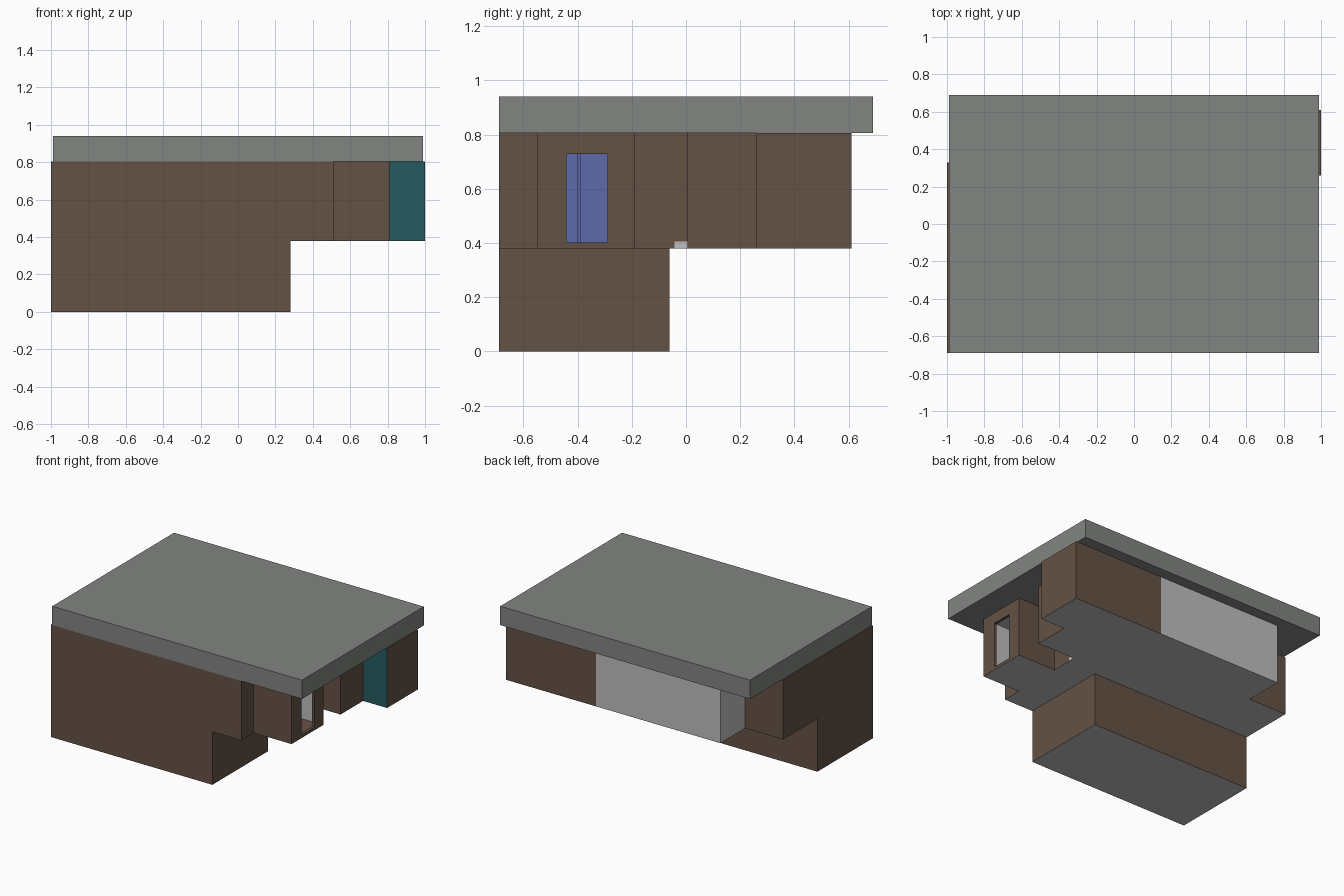
import bpy, bmesh

if "Cube" in bpy.data.objects:
    bpy.data.objects.remove(bpy.data.objects["Cube"])


def mat(name, rgb):
    lin = [((c / 255 + 0.055) / 1.055) ** 2.4 for c in rgb]
    m = bpy.data.materials.new(name)
    m.diffuse_color = (*lin, 1)
    m.use_nodes = True
    m.node_tree.nodes["Principled BSDF"].inputs["Base Color"].default_value = m.diffuse_color
    return m


BROWN, GREY, TEAL, BLUE, ROOF = range(5)
MATS = [mat("brown_wall", (100, 82, 69)), mat("light_grey", (191, 191, 191)),
        mat("teal_wall", (37, 91, 95)), mat("blue_interior", (95, 106, 170)),
        mat("roof_grey", (130, 133, 130))]


def prism(name, outline, z0, z1, sides, bottom, top):
    """Extrude a counter-clockwise outline; one material per side."""
    bm = bmesh.new()
    lo = [bm.verts.new((x, y, z0)) for x, y in outline]
    hi = [bm.verts.new((x, y, z1)) for x, y in outline]
    n = len(outline)
    for i in range(n):
        j = (i + 1) % n
        bm.faces.new((lo[i], lo[j], hi[j], hi[i])).material_index = sides[i]
    bm.faces.new(lo[::-1]).material_index = bottom
    bm.faces.new(hi).material_index = top
    me = bpy.data.meshes.new(name)
    bm.to_mesh(me)
    bm.free()
    for m in MATS:
        me.materials.append(m)
    ob = bpy.data.objects.new(name, me)
    bpy.context.collection.objects.link(ob)
    return ob


def box(name, x0, x1, y0, y1, z0, z1, sides, bottom, top):
    # side order: front, right, back, left
    return prism(name, [(x0, y0), (x1, y0), (x1, y1), (x0, y1)], z0, z1, sides, bottom, top)


# Lower storey
box("lower_storey", -1, 0.28, -0.69, -0.06, 0, 0.38, [BROWN] * 4, GREY, BROWN)

# Upper storey: stepped plan, each corner with the colour of the wall that follows it
plan = [(-1, -0.69, BROWN), (0.51, -0.69, BROWN), (0.51, -0.55, BROWN), (0.81, -0.55, BROWN),
        (0.81, -0.19, BROWN), (0.51, -0.19, BROWN), (0.51, 0.005, BROWN), (0.81, 0.005, BROWN),
        (0.81, 0.26, TEAL), (1, 0.26, BROWN), (1, 0.61, BROWN), (0.285, 0.61, GREY),
        (-0.70, 0.61, GREY), (-0.70, 0.33, BROWN), (-1, 0.33, BROWN)]
upper = prism("upper_storey", [p[:2] for p in plan], 0.38, 0.805,
              [p[2] for p in plan], GREY, BROWN)

# Hollow room behind the window, and the window opening
room = box("room_cutter", 0.0, 0.79, -0.53, -0.21, 0.39, 0.795,
           [GREY, BROWN, GREY, BLUE], BROWN, GREY)
window = box("window_cutter", 0.77, 0.84, -0.44, -0.29, 0.402, 0.728, [BROWN] * 4, BROWN, BROWN)
for cutter in (room, window):
    mod = upper.modifiers.new(cutter.name, "BOOLEAN")
    mod.operation = "DIFFERENCE"
    mod.solver = "EXACT"
    mod.object = cutter
    cutter.hide_render = True
    cutter.hide_set(True)

# Thin post inside the room and pale door sill in the recess
box("room_post", -0.005, 0.01, -0.40, -0.39, 0.389, 0.796, [BLUE] * 4, BLUE, BLUE)
box("door_sill", 0.507, 0.514, -0.042, 0.006, 0.38, 0.405, [GREY] * 4, GREY, GREY)

# Flat roof slab
box("roof", -0.99, 0.99, -0.69, 0.69, 0.805, 0.94, [ROOF] * 4, ROOF, ROOF)
